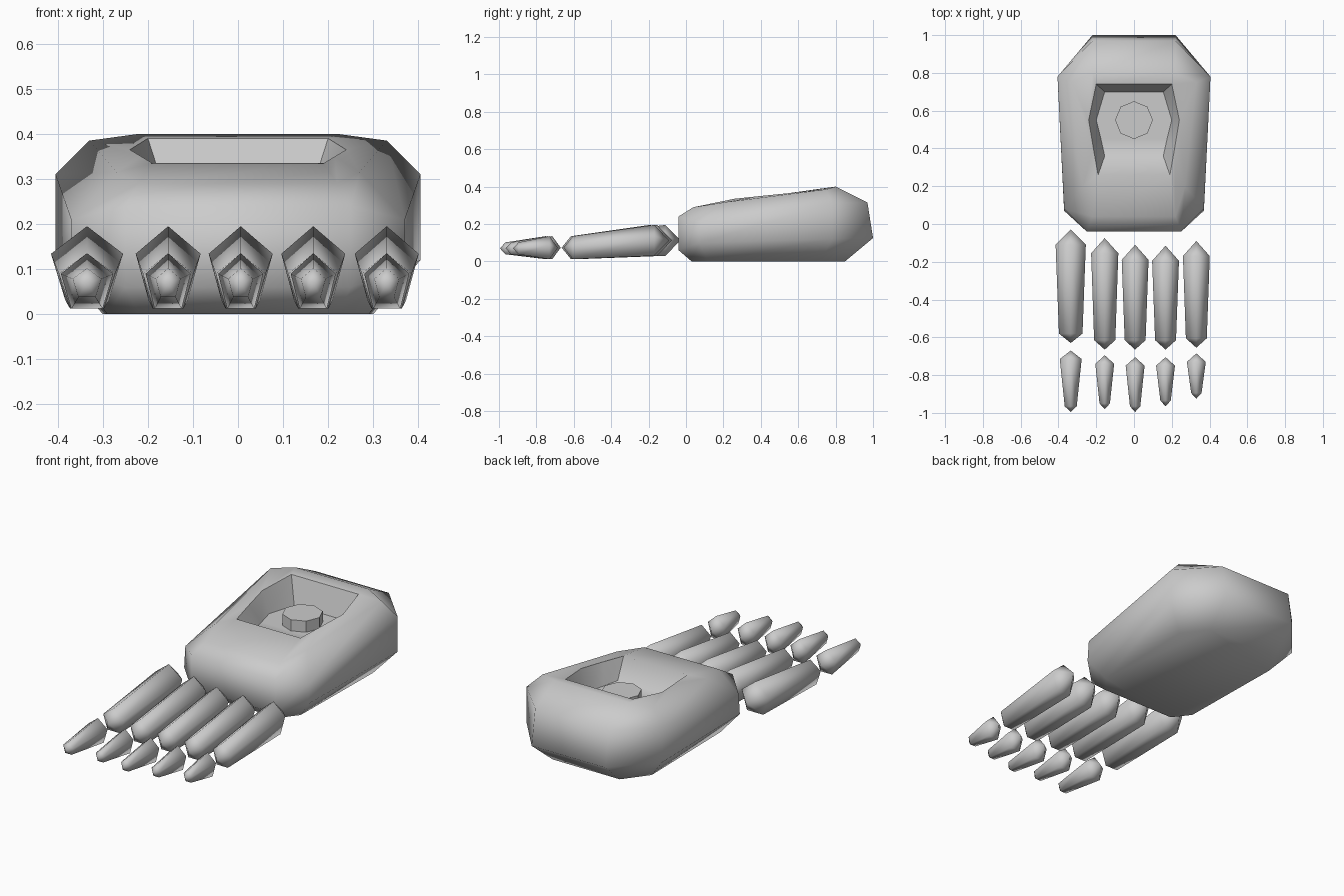
import bpy, bmesh, math

if "Cube" in bpy.data.objects:
    bpy.data.objects.remove(bpy.data.objects["Cube"], do_unlink=True)

grey = bpy.data.materials.new("light_grey")
grey.use_nodes = True
grey.diffuse_color = (0.6, 0.6, 0.6, 1)
grey.node_tree.nodes["Principled BSDF"].inputs["Base Color"].default_value = grey.diffuse_color


def loft(name, rings, start_tip=None, end_tip=None, angle=180):
    """Bridge closed rings; close each end with a point or a flat cap."""
    bm = bmesh.new()
    loops = [[bm.verts.new(p) for p in ring] for ring in rings]
    count = len(loops[0])
    for a, b in zip(loops, loops[1:]):
        for i in range(count):
            j = (i + 1) % count
            bm.faces.new((a[i], a[j], b[j], b[i]))
    for loop, tip in ((loops[0], start_tip), (loops[-1], end_tip)):
        if tip is None:
            bm.faces.new(loop)
        else:
            apex = bm.verts.new(tip)
            for i in range(count):
                bm.faces.new((loop[i], loop[(i + 1) % count], apex))
    bmesh.ops.recalc_face_normals(bm, faces=bm.faces)
    mesh = bpy.data.meshes.new(name)
    bm.to_mesh(mesh)
    bm.free()
    mesh.materials.append(grey)
    obj = bpy.data.objects.new(name, mesh)
    bpy.context.collection.objects.link(obj)
    bpy.ops.object.select_all(action="DESELECT")
    obj.select_set(True)
    bpy.context.view_layer.objects.active = obj
    bpy.ops.object.shade_smooth_by_angle(angle=math.radians(angle))
    return obj


def mirrored(half):
    return half + [(-x, y, z) for x, y, z in reversed(half)]


# Foot shell: octagonal layers from the sole up, then down into the ankle socket
layers = [
    [(.22, .03, 0), (.29, .12, 0), (.3, .72, 0), (.2, .85, 0)],
    [(.25, -.04, .06), (.37, .07, .1), (.405, .78, .12), (.22, 1, .125)],
    [(.25, -.04, .24), (.37, .08, .21), (.405, .78, .31), (.22, .97, .315)],
    [(.22, .04, .29), (.27, .2, .315), (.33, .75, .385), (.22, .8, .4)],
    [(.19, .26, .335), (.215, .4, .35), (.24, .55, .365), (.2, .74, .39)],
    [(.155, .36, .25), (.175, .45, .25), (.2, .55, .25), (.155, .7, .25)],
]
loft("foot_body", [mirrored(h) for h in layers], angle=60)


# Ankle stub: low eight-sided post on the socket floor
def octagon(z):
    turns = [math.tau * i / 8 for i in range(8)]
    return [(.1 * math.cos(t), .55 + .1 * math.sin(t), z) for t in turns]


loft("ankle_stub", [octagon(.24), octagon(.31)], angle=40)


# Toe bones: five-sided, ridge upward, pointed at both ends
def pentagon(x, y, width, low, high):
    middle = low + (high - low) * .63
    return [(x, y, high), (x + width, y, middle), (x + width * .6, y, low),
            (x - width * .6, y, low), (x - width, y, middle)]


def bone(name, x, back, front, back_ring, front_ring, back_taper, front_taper):
    rings = [pentagon(x, back - back_taper, *back_ring),
             pentagon(x, front + front_taper, *front_ring)]
    tips = [(x, y, (ring[1] + ring[2]) / 2)
            for y, ring in ((back, back_ring), (front, front_ring))]
    loft(name, rings, *tips)


# Position, long bone ends, tip bone ends, half widths
toes = [
    (-.335, -.03, -.63, -.67, -.995, .08, .058),
    (-.155, -.075, -.665, -.695, -.98, .072, .05),
    (.006, -.11, -.665, -.705, -.995, .071, .05),
    (.167, -.115, -.665, -.705, -.965, .071, .05),
    (.33, -.09, -.655, -.685, -.925, .071, .05),
]
for n, (x, a, b, c, d, wide, slim) in enumerate(toes, 1):
    bone(f"toe_{n}_long", x, a, b, (wide, .03, .195), (wide * .78, .012, .135), .08, .05)
    bone(f"toe_{n}_tip", x, c, d, (slim, .012, .135), (slim * .55, .038, .102), .045, .03)
